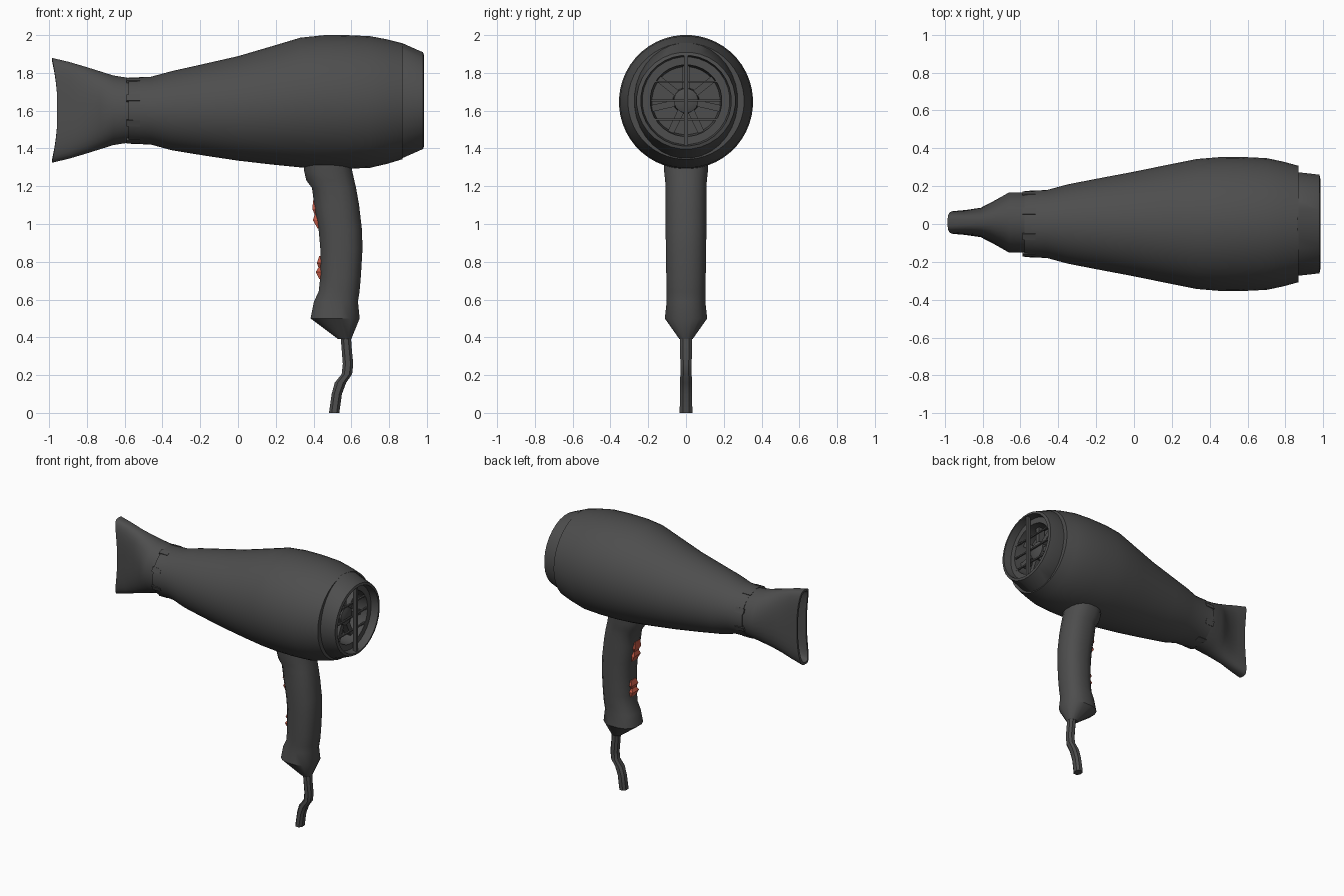
import bpy, bmesh, math
from math import sin, cos, pi, copysign
from mathutils import Vector

cube = bpy.data.objects.get("Cube")
if cube:
    bpy.data.objects.remove(cube)


def material(name, rgb):
    m = bpy.data.materials.new(name)
    m.use_nodes = True
    m.diffuse_color = (*rgb, 1)
    m.node_tree.nodes["Principled BSDF"].inputs["Base Color"].default_value = (*rgb, 1)
    return m


CHARCOAL = material("charcoal plastic", (0.075, 0.075, 0.075))
RED = material("red switch", (0.55, 0.1, 0.06))


def finish(name, bm, mat, smooth=35):
    bmesh.ops.recalc_face_normals(bm, faces=bm.faces)
    mesh = bpy.data.meshes.new(name)
    bm.to_mesh(mesh)
    bm.free()
    mesh.materials.append(mat)
    obj = bpy.data.objects.new(name, mesh)
    bpy.context.collection.objects.link(obj)
    bpy.ops.object.select_all(action='DESELECT')
    obj.select_set(True)
    bpy.context.view_layer.objects.active = obj
    if smooth:
        bpy.ops.object.shade_smooth_by_angle(angle=math.radians(smooth))
    return obj


def loft(name, rings, mat=CHARCOAL, smooth=35):
    """Skin a list of point rings and cap both ends."""
    bm = bmesh.new()
    loops = [[bm.verts.new(p) for p in ring] for ring in rings]
    n = len(loops[0])
    for a, b in zip(loops, loops[1:]):
        for i in range(n):
            j = (i + 1) % n
            bm.faces.new((a[i], a[j], b[j], b[i]))
    bm.faces.new(loops[0])
    bm.faces.new(loops[-1])
    return finish(name, bm, mat, smooth)


def oval(ra, rb, n, power=2.0):
    """Superellipse outline as (a, b) pairs."""
    for i in range(n):
        t = 2 * pi * (i + 0.5) / n
        c, s = cos(t), sin(t)
        yield (ra * copysign(abs(c) ** (2 / power), c),
               rb * copysign(abs(s) ** (2 / power), s))


def x_ring(x, zc, ry, rz, n=40, power=2.0, notch=0.0, yc=0.0):
    """Ring across x; notch pulls its top and bottom towards -x."""
    return [(x - notch * (b / rz) ** 2, yc + a, zc + b)
            for a, b in oval(ry, rz, n, power)]


def z_ring(z, x0, x1, ry, n=16, power=2.4):
    return [((x0 + x1) / 2 + a, b, z) for a, b in oval((x1 - x0) / 2, ry, n, power)]


def box(name, centre, size, mat=CHARCOAL, turn=0.0):
    """Box, optionally turned about the barrel axis."""
    bm = bmesh.new()
    bmesh.ops.create_cube(bm, size=1)
    for v in bm.verts:
        p = Vector([v.co[i] * size[i] for i in range(3)])
        v.co = Vector((p.x, p.y * cos(turn) - p.z * sin(turn),
                       p.y * sin(turn) + p.z * cos(turn))) + Vector(centre)
    return finish(name, bm, mat, 0)


# Barrel: x, centre height, radius
barrel = [(-0.58, 1.60, 0.15), (-0.58, 1.60, 0.175), (-0.46, 1.60, 0.18),
          (-0.35, 1.60, 0.21), (-0.18, 1.605, 0.243), (0, 1.612, 0.277),
          (0.18, 1.628, 0.314), (0.33, 1.643, 0.344), (0.45, 1.646, 0.354),
          (0.57, 1.646, 0.355), (0.7, 1.646, 0.349), (0.79, 1.648, 0.33),
          (0.87, 1.65, 0.308), (0.87, 1.65, 0.27), (0.80, 1.65, 0.26)]
loft("barrel", [x_ring(x, z, r, r, 48) for x, z, r in barrel])

# Rear intake collar, slightly narrower at the sides, with a hollow mouth
collar = [(0.80, 0.265, 0.29), (0.865, 0.275, 0.308), (0.98, 0.262, 0.257),
          (0.985, 0.24, 0.24), (0.93, 0.232, 0.232), (0.93, 0.19, 0.19),
          (0.82, 0.18, 0.18)]
loft("intake_collar", [x_ring(x, 1.653, ry, rz, 32) for x, ry, rz in collar])

# Intake grille: upright bar, cross bars, hub and fan blades
box("grille_upright", (0.965, 0, 1.653), (0.025, 0.02, 0.49))
for i, dz in enumerate((-0.1, 0, 0.1)):
    box(f"grille_crossbar_{i}", (0.925, 0, 1.653 + dz), (0.012, 0.37, 0.01))
loft("fan_hub", [x_ring(x, 1.653, r, r, 16)
                 for x, r in ((0.82, 0.07), (0.89, 0.065), (0.9, 0.04))])
for i in range(7):
    t = 2 * pi * i / 7
    box(f"fan_blade_{i}", (0.855, -0.12 * sin(t), 1.653 + 0.12 * cos(t)),
        (0.05, 0.035, 0.13), turn=t)

# Flattened nozzle: x, half depth, half height, squareness, end notch
nozzle = [(-0.52, 0.16, 0.163, 2, 0), (-0.66, 0.16, 0.185, 2, 0),
          (-0.73, 0.12, 0.207, 2.2, 0), (-0.81, 0.078, 0.232, 2.6, 0),
          (-0.89, 0.066, 0.257, 3.2, 0.005), (-0.955, 0.06, 0.278, 4, 0.03),
          (-0.955, 0.045, 0.262, 4, 0.03), (-0.86, 0.045, 0.235, 3, 0),
          (-0.72, 0.08, 0.18, 2.2, 0)]
loft("nozzle", [x_ring(x, 1.602, ry, rz, 32, p, k, 0.008)
                for x, ry, rz, p, k in nozzle], smooth=30)

# Small latches where nozzle meets barrel
for i in range(8):
    t = pi / 4 * (i + 0.5)
    box(f"nozzle_latch_{i}", (-0.555, -0.172 * sin(t), 1.60 + 0.172 * cos(t)),
        (0.07, 0.035, 0.015), turn=t)

# Handle: height, front edge, back edge, half width
handle = [(1.36, 0.34, 0.59, 0.12), (1.28, 0.348, 0.607, 0.118),
          (1.23, 0.36, 0.618, 0.112), (1.19, 0.39, 0.627, 0.11),
          (1.1, 0.402, 0.643, 0.11), (0.97, 0.425, 0.658, 0.11),
          (0.87, 0.434, 0.661, 0.108), (0.72, 0.434, 0.652, 0.106),
          (0.64, 0.425, 0.645, 0.104), (0.59, 0.40, 0.637, 0.104),
          (0.50, 0.382, 0.646, 0.114), (0.39, 0.53, 0.60, 0.035)]
loft("handle", [z_ring(*row) for row in handle])

# Switches on the handle front
for name, z, x, h, lean in (("upper_switch", 1.05, 0.414, 0.15, 0.16),
                            ("lower_switch", 0.77, 0.434, 0.12, 0.0)):
    rings = []
    for u, out, w in ((-0.5, 0.004, 0.03), (-0.2, 0.022, 0.038), (0, 0.008, 0.025),
                      (0.2, 0.016, 0.038), (0.5, 0.004, 0.03)):
        xf = x - lean * u * h
        rings.append([(xf - out, -w, z + u * h), (xf - out, w, z + u * h),
                      (xf + 0.04, w, z + u * h), (xf + 0.04, -w, z + u * h)])
    loft(name, rings, RED, 0)

# Power cord stub
cord = [(0.42, 0.54, 0.60, 0.034), (0.36, 0.545, 0.602, 0.034),
        (0.26, 0.553, 0.612, 0.032), (0.205, 0.547, 0.606, 0.032),
        (0.16, 0.51, 0.575, 0.034), (0.10, 0.494, 0.552, 0.034),
        (0, 0.48, 0.538, 0.036)]
loft("power_cord", [z_ring(*row, n=8) for row in cord])
